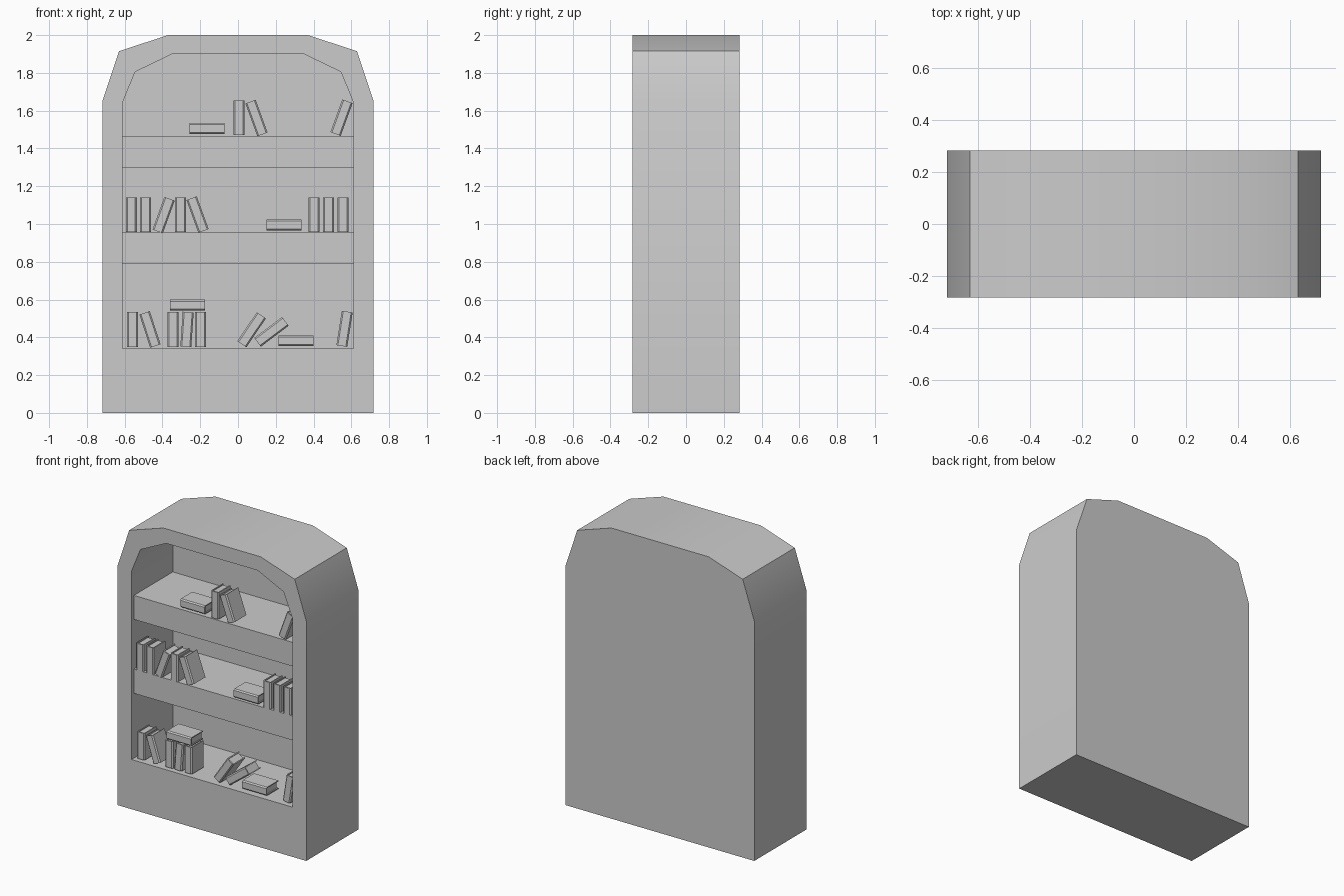
import bpy, bmesh
from math import radians
from mathutils import Matrix

if "Cube" in bpy.data.objects:
    bpy.data.objects.remove(bpy.data.objects["Cube"])


def make_object(name, bm, smooth=30):
    bmesh.ops.recalc_face_normals(bm, faces=bm.faces)
    me = bpy.data.meshes.new(name)
    bm.to_mesh(me)
    bm.free()
    ob = bpy.data.objects.new(name, me)
    bpy.context.collection.objects.link(ob)
    bpy.context.view_layer.objects.active = ob
    ob.select_set(True)
    bpy.ops.object.shade_smooth_by_angle(angle=radians(smooth))
    ob.select_set(False)
    return ob


def loft(bm, rings):
    """Skin equal-length rings of points and cap both ends."""
    vs = [[bm.verts.new(p) for p in r] for r in rings]
    for a, b in zip(vs, vs[1:]):
        for i in range(len(a)):
            j = (i + 1) % len(a)
            bm.faces.new((a[i], a[j], b[j], b[i]))
    bm.faces.new(vs[0])
    bm.faces.new(vs[-1])


def box(bm, lo, hi):
    (x0, y0, z0), (x1, y1, z1) = lo, hi
    sq = [(x0, y0), (x1, y0), (x1, y1), (x0, y1)]
    loft(bm, [[(x, y, z) for x, y in sq] for z in (z0, z1)])


def arch(half, y):
    """Mirror a half outline into a closed ring at depth y."""
    pts = half + [(-x, z) for x, z in reversed(half)]
    return [(x, y, z) for x, z in pts]


# Arched case with a recessed opening
outer = [(0.718, 0), (0.718, 1.65), (0.63, 1.915), (0.37, 2.0)]
inner = [(0.612, 0.342), (0.612, 1.64), (0.545, 1.805), (0.348, 1.90)]
FRONT, BACK, RECESS = -0.283, 0.283, 0.165
bm = bmesh.new()
loft(bm, [arch(outer, BACK), arch(outer, FRONT), arch(inner, FRONT), arch(inner, RECESS)])
make_object("case", bm)

# Thick shelves set slightly back from the front
for name, z0, z1 in (("middle_shelf", 0.788, 0.955), ("upper_shelf", 1.297, 1.462)):
    bm = bmesh.new()
    box(bm, (-0.615, -0.258, z0), (0.615, RECESS + 0.005, z1))
    make_object(name, bm)

# Book: U-shaped cover with spine to the front, page block inset inside
W, H, D, T = 0.029, 0.092, 0.065, 0.007


def book(name, x, z, lean):
    bm = bmesh.new()
    half = [(W - T, D), (W, D), (W, -D + 0.008), (W - 0.008, -D)]
    u = half + [(-a, b) for a, b in reversed(half)]
    u += [(-W + T, -D + T * 1.3), (W - T, -D + T * 1.3)]
    loft(bm, [[(a, b, h) for a, b in u] for h in (-H, H)])
    box(bm, (-W + T, -D + T, -H + 0.007), (W - T, D - 0.007, H - 0.007))
    ob = make_object(name, bm)
    ob.matrix_world = Matrix.Translation((x, -0.197, z)) @ Matrix.Rotation(radians(lean), 4, 'Y')


# x, z and lean (clockwise from the front) of the books on each level
levels = {
    "upper_book": [(-0.164, 1.505, 90), (0.005, 1.562, 0), (0.098, 1.561, -20), (0.548, 1.563, 20)],
    "middle_book": [(-0.565, 1.049, 0), (-0.49, 1.049, 0), (-0.394, 1.047, 20), (-0.304, 1.049, 0),
                    (-0.214, 1.05, -20), (0.243, 0.994, 90), (0.402, 1.049, 0), (0.478, 1.049, 0),
                    (0.555, 1.049, 0)],
    "lower_book": [(-0.558, 0.442, 0), (-0.466, 0.442, -18), (-0.344, 0.442, 0), (-0.27, 0.442, 4),
                   (-0.198, 0.442, 0), (-0.267, 0.57, 90), (0.072, 0.44, 34), (0.177, 0.429, 53),
                   (0.307, 0.382, 90), (0.564, 0.445, 9)],
}
for name, spots in levels.items():
    for i, (x, z, lean) in enumerate(spots, 1):
        book(f"{name}_{i}", x, z, lean)
